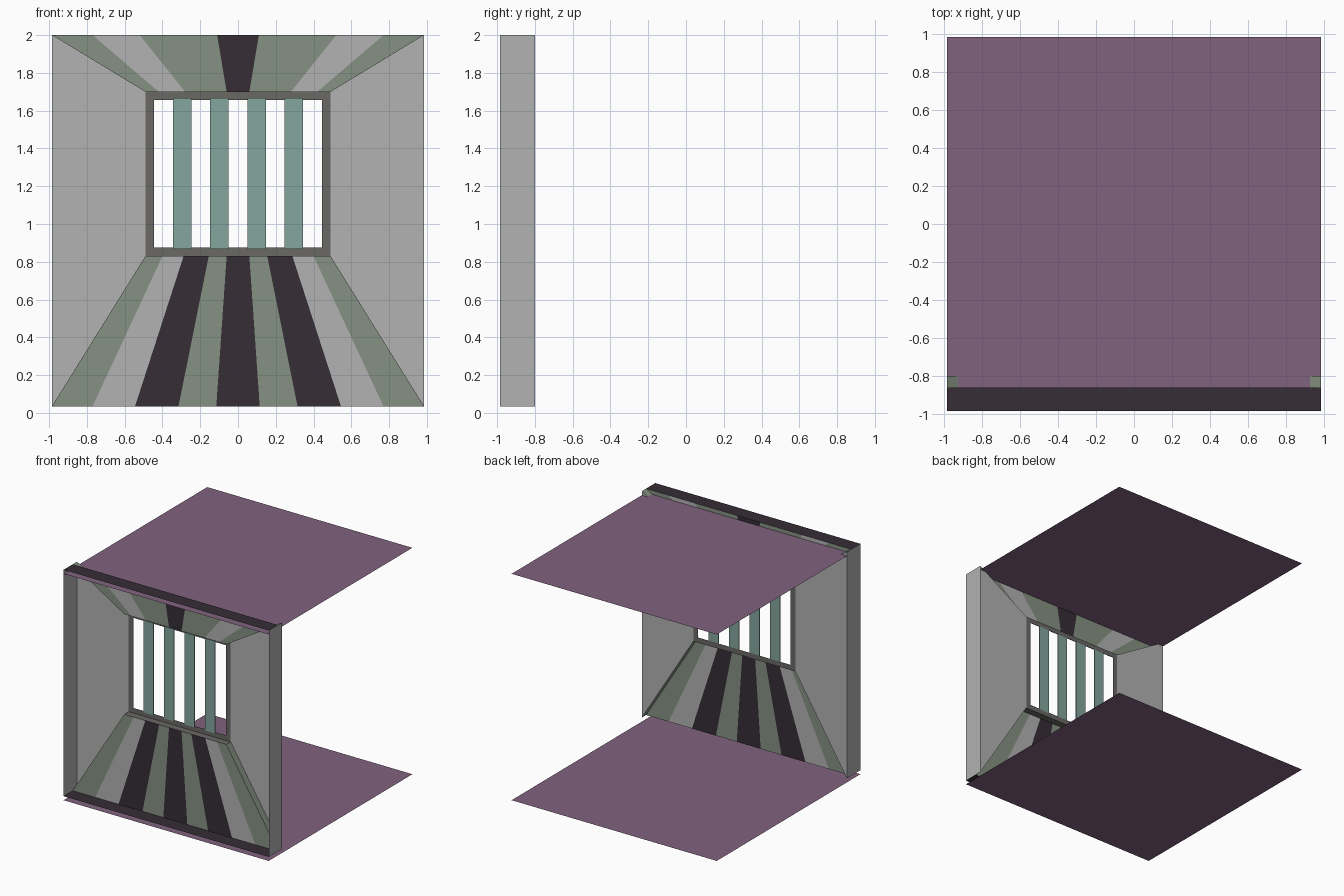
import bpy

cube = bpy.data.objects.get("Cube")
if cube:
    bpy.data.objects.remove(cube, do_unlink=True)


def linear(c):
    return c / 12.92 if c <= 0.04045 else ((c + 0.055) / 1.055) ** 2.4


def material(name, hex_code):
    rgb = [linear(int(hex_code[i:i + 2], 16) / 255) for i in (0, 2, 4)]
    m = bpy.data.materials.new(name)
    m.use_nodes = True
    m.diffuse_color = (*rgb, 1)
    m.node_tree.nodes["Principled BSDF"].inputs["Base Color"].default_value = (*rgb, 1)
    return m


PURPLE = material("dusty purple", "80637F")
DARK = material("dark plum", "362D36")
GREEN = material("sage green", "869182")
LIGHT = material("light grey", "B2B2B2")
FRAME = material("frame grey", "6A6865")
TEAL = material("muted teal", "84A69E")


def sheet(name, quads):
    """Object made of quads, each given as (four corners, material)."""
    mesh = bpy.data.meshes.new(name)
    verts, faces, mats = [], [], []
    for corners, mat in quads:
        faces.append(range(len(verts), len(verts) + 4))
        verts += corners
        if mat not in mats:
            mats.append(mat)
    mesh.from_pydata(verts, [], [list(f) for f in faces])
    for m in mats:
        mesh.materials.append(m)
    for poly, (_, mat) in zip(mesh.polygons, quads):
        poly.material_index = mats.index(mat)
    obj = bpy.data.objects.new(name, mesh)
    bpy.context.collection.objects.link(obj)
    return obj


def box(name, x, y, z, mat):
    """Box between (min, max) pairs on each axis."""
    bpy.ops.mesh.primitive_cube_add(size=1, location=[sum(p) / 2 for p in (x, y, z)])
    obj = bpy.context.object
    obj.name = name
    obj.scale = [p[1] - p[0] for p in (x, y, z)]
    obj.data.materials.append(mat)
    return obj


W = 0.985                       # half width of the room
LOW, HIGH = 0.035, 2.0          # wall bottom and top
FRONT, STEP, BACK = -W, -0.86, -0.80
WX, WLOW, WHIGH = 0.49, 0.83, 1.70   # outer edge of window frame

# Floor and ceiling
for name, z in (("floor", 0.0), ("ceiling", HIGH - LOW)):
    sheet(name, [([(-W, -W, z), (W, -W, z), (W, W, z), (-W, W, z)], PURPLE)])


# Striped panels above and below the window, with rim and step faces
def striped_panel(name, z_out, z_in, outer, inner, mats):
    quads = []
    xo = [-x for x in outer] + outer[::-1]
    xi = [-x for x in inner] + inner[::-1]
    stripe_mats = mats + mats[-2::-1]
    for i, mat in enumerate(stripe_mats):
        quads.append(([(xo[i], STEP, z_out), (xo[i + 1], STEP, z_out),
                       (xi[i + 1], STEP, z_in), (xi[i], STEP, z_in)], mat))
    # rim projecting forwards
    quads.append(([(-W, FRONT, z_out), (W, FRONT, z_out),
                   (W, STEP, z_out), (-W, STEP, z_out)], DARK))
    # slanted returns to the side panels
    for s in (-1, 1):
        quads.append(([(s * W, STEP, z_out), (s * W, BACK, z_out),
                       (s * WX, BACK, z_in), (s * WX, STEP, z_in)], GREEN))
    # ledge back to the window
    quads.append(([(-WX, STEP, z_in), (WX, STEP, z_in),
                   (WX, BACK, z_in), (-WX, BACK, z_in)], FRAME))
    sheet(name, quads)


striped_panel("lower_wall_panel", LOW, WLOW,
              [W, 0.77, 0.545, 0.315, 0.115], [WX, 0.40, 0.288, 0.155, 0.06],
              [GREEN, LIGHT, DARK, GREEN, DARK])
striped_panel("upper_wall_panel", HIGH, WHIGH,
              [W, 0.77, 0.52, 0.11], [WX, 0.42, 0.28, 0.06],
              [GREEN, LIGHT, GREEN, DARK])

# Plain side panels with their outer rims
for side, s in (("left", 1), ("right", -1)):
    sheet(side + "_wall_panel", [
        ([(s * W, BACK, LOW), (s * W, BACK, HIGH),
          (s * WX, BACK, WHIGH), (s * WX, BACK, WLOW)], LIGHT),
        ([(s * W, FRONT, LOW), (s * W, FRONT, HIGH),
          (s * W, BACK, HIGH), (s * W, BACK, LOW)], LIGHT)])

# Window frame
IX, ILOW, IHIGH = 0.445, 0.875, 1.657
outer = [(-WX, WLOW), (WX, WLOW), (WX, WHIGH), (-WX, WHIGH)]
inner = [(-IX, ILOW), (IX, ILOW), (IX, IHIGH), (-IX, IHIGH)]
ring = []
for i in range(4):
    j = (i + 1) % 4
    ring.append(([(x, BACK, z) for x, z in (outer[i], outer[j], inner[j], inner[i])], FRAME))
sheet("window_frame", ring)

# Window bars
for i in range(4):
    x = -0.295 + i * 0.197
    box("window_bar_%d" % (i + 1), (x - 0.049, x + 0.049), (-0.808, -0.80),
        (0.867, 1.667), TEAL)
